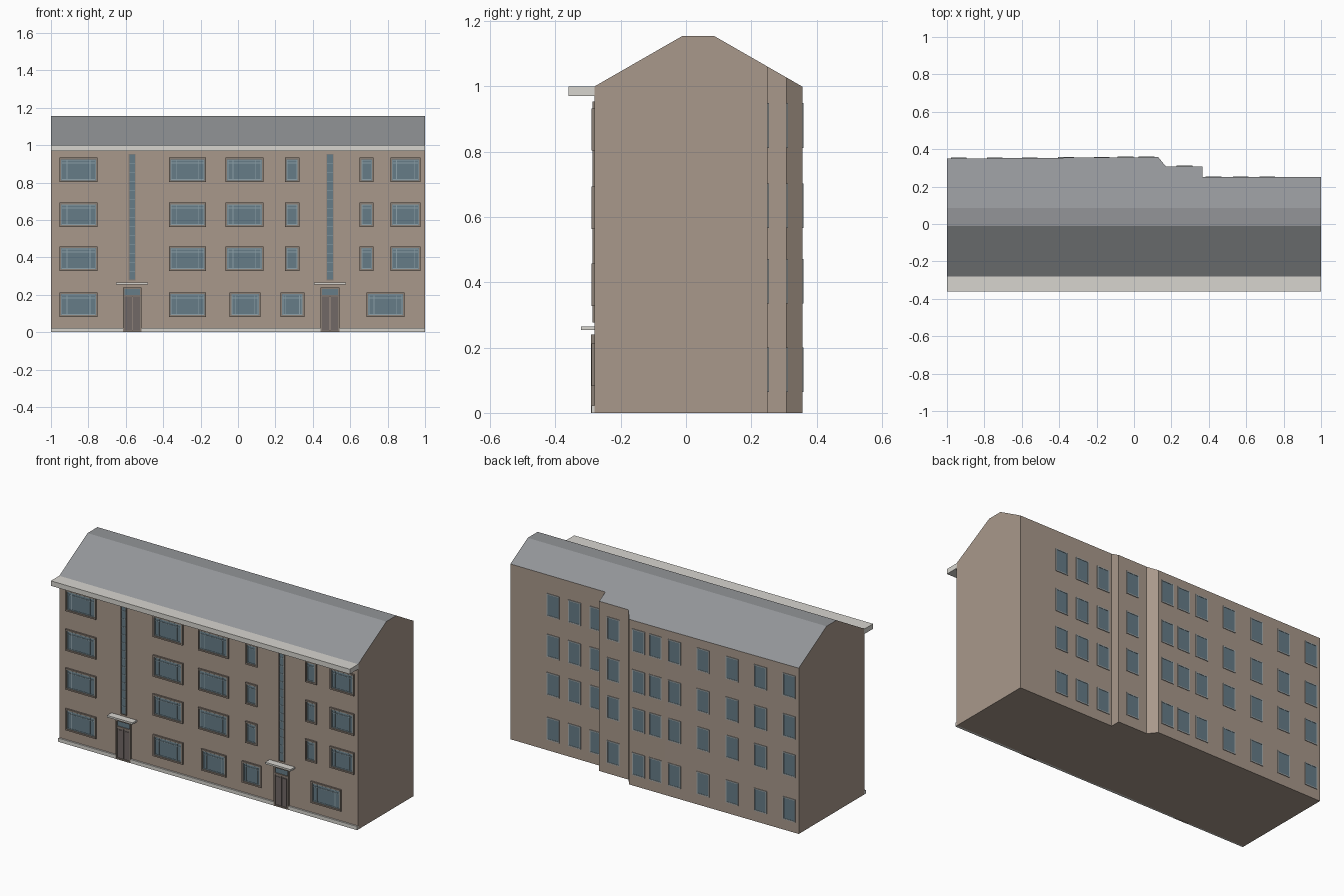
import bpy, bmesh

if "Cube" in bpy.data.objects:
    bpy.data.objects.remove(bpy.data.objects["Cube"])

FRONT, RIDGE_F, RIDGE_B, TOP = -0.28, -0.01, 0.085, 1.155


def material(name, r, g, b):
    m = bpy.data.materials.new(name)
    m.diffuse_color = [(c / 255) ** 2.2 for c in (r, g, b)] + [1]
    m.use_nodes = True
    m.node_tree.nodes["Principled BSDF"].inputs["Base Color"].default_value = m.diffuse_color
    return m


WALL = material("plaster", 167, 151, 138)
ROOF = material("roof_grey", 146, 148, 151)
STONE = material("pale_stone", 214, 212, 206)
GLASS = material("glass", 102, 123, 134)
RIM = material("window_rim", 138, 127, 117)
BAR = material("window_bar", 140, 160, 168)
DOOR = material("door_grey", 112, 104, 102)
LIGHT = material("back_frame", 165, 170, 170)


def boxes(name, parts):
    """One object from boxes (x0, x1, y0, y1, z0, z1, material)."""
    bm, mats = bmesh.new(), []
    for x0, x1, y0, y1, z0, z1, mat in parts:
        if mat not in mats:
            mats.append(mat)
        geo = bmesh.ops.create_cube(bm, size=1)
        for v in geo["verts"]:
            v.co = (x0 + (v.co.x + .5) * (x1 - x0),
                    y0 + (v.co.y + .5) * (y1 - y0),
                    z0 + (v.co.z + .5) * (z1 - z0))
            for f in v.link_faces:
                f.material_index = mats.index(mat)
    return finish(name, bm, mats)


def finish(name, bm, mats):
    me = bpy.data.meshes.new(name)
    bm.to_mesh(me)
    bm.free()
    for m in mats:
        me.materials.append(m)
    ob = bpy.data.objects.new(name, me)
    bpy.context.collection.objects.link(ob)
    return ob


def border(x0, x1, y0, y1, z0, z1, t, mat):
    """Four bars around a rectangle."""
    return [(x0, x0 + t, y0, y1, z0, z1, mat), (x1 - t, x1, y0, y1, z0, z1, mat),
            (x0 + t, x1 - t, y0, y1, z0, z0 + t, mat),
            (x0 + t, x1 - t, y0, y1, z1 - t, z1, mat)]


# Body with roof: gable section lofted along x, rear wall stepping in to the right
def back_z(y):
    return TOP - (y - RIDGE_B) * 0.574


stations = [(-1, .35), (-.11, .356), (.13, .357), (.17, .308), (.365, .308), (.365, .25), (1, .25)]
bm = bmesh.new()
rings = []
for x, yb in stations:
    prof = [(FRONT, 0), (FRONT, 1), (RIDGE_F, TOP), (RIDGE_B, TOP), (yb, back_z(yb)), (yb, 0)]
    rings.append([bm.verts.new((x, y, z)) for y, z in prof])
for a, b in zip(rings, rings[1:]):
    for j in range(6):
        k = (j + 1) % 6
        f = bm.faces.new((a[j], a[k], b[k], b[j]))
        f.material_index = 1 if j in (1, 2, 3) else 0
bm.faces.new(rings[0])
bm.faces.new(rings[-1][::-1])
bmesh.ops.delete(bm, geom=[f for f in bm.faces if f.calc_area() < 1e-6], context='FACES_ONLY')
bmesh.ops.remove_doubles(bm, verts=bm.verts, dist=1e-5)
bmesh.ops.recalc_face_normals(bm, faces=bm.faces)
finish("building_body", bm, [WALL, ROOF])

# Eaves cornice
boxes("cornice", [(-1, 1, -.36, FRONT + .005, .97, 1.0, STONE)])


# Front windows: rim, glass, bars
def front_window(name, x0, x1, z0, z1):
    parts = border(x0, x1, FRONT - .009, FRONT + .005, z0, z1, .009, RIM)
    parts.append((x0 + .008, x1 - .008, FRONT - .003, FRONT + .004, z0 + .008, z1 - .008, GLASS))
    i = .011
    parts += border(x0 + i, x1 - i, FRONT - .006, FRONT, z0 + i, z1 - i, .004, BAR)
    if x1 - x0 > .1:
        for t in (.2, .8):
            c = x0 + t * (x1 - x0)
            parts.append((c - .002, c + .002, FRONT - .006, FRONT, z0 + .012, z1 - .012, BAR))
    parts.append((x0 + .012, x1 - .012, FRONT - .0055, FRONT, z1 - .031, z1 - .027, BAR))
    boxes(name, parts)


upper = [(-.955, -.75), (-.37, -.17), (-.067, .136), (.25, .328), (.65, .725), (.815, .977)]
ground = [(-.955, -.75), (-.37, -.17), (-.045, .12), (.227, .355), (.687, .89)]
for z0, cols in ((.082, ground), (.328, upper), (.563, upper), (.803, upper)):
    for x0, x1 in cols:
        front_window("front_window", x0, x1, z0, z0 + .13)

# Entrances: stair glazing strip, door, transom, canopy
for c in (-.566, .492):
    strip = [(c - .018, c + .018, FRONT - .004, FRONT + .004, .278, .952, GLASS)]
    strip += border(c - .019, c + .019, FRONT - .007, FRONT + .004, .277, .953, .004, RIM)
    for i in range(1, 14):
        z = .278 + i * .674 / 14
        strip.append((c - .017, c + .017, FRONT - .006, FRONT, z - .002, z + .002, BAR))
    boxes("stair_glazing", strip)

    door = border(c - .05, c + .05, FRONT - .011, FRONT + .004, 0, .24, .008, RIM)
    door.append((c - .044, c + .044, FRONT - .004, FRONT + .003, .2, .234, GLASS))
    door.append((c - .044, c + .044, FRONT - .01, FRONT, .19, .2, RIM))
    for s in (-1, 1):
        xs = sorted((c + s * .0015, c + s * .043))
        door.append((*xs, FRONT - .005, FRONT, .003, .191, DOOR))
        xs = sorted((c + s * .01, c + s * .034))
        door.append((*xs, FRONT - .008, FRONT, .015, .18, DOOR))
    boxes("entrance_door", door)
    boxes("door_canopy", [(c - .085, c + .085, -.322, FRONT + .005, .254, .265, STONE)])

# Plinth, interrupted by the doors
boxes("plinth", [(a, b, FRONT - .01, FRONT + .005, 0, .022, STONE)
                 for a, b in ((-1, -.616), (-.516, .442), (.542, 1))])

# Rear windows follow the stepped wall
rear = [(.713, .25), (.57, .25), (.425, .25), (.27, .308)]
rear += [(x, .35 + .0062 * (x + 1)) for x in (.067, -.045, -.172, -.363, -.557, -.745, -.937)]
for x, y in rear:
    for z in (.064, .335, .566, .812):
        x0, x1, z1 = x - .042, x + .042, z + .137
        parts = border(x0, x1, y - .006, y + .004, z, z1, .006, LIGHT)
        parts.append((x0 + .005, x1 - .005, y - .005, y + .002, z + .005, z1 - .005, GLASS))
        boxes("rear_window", parts)
